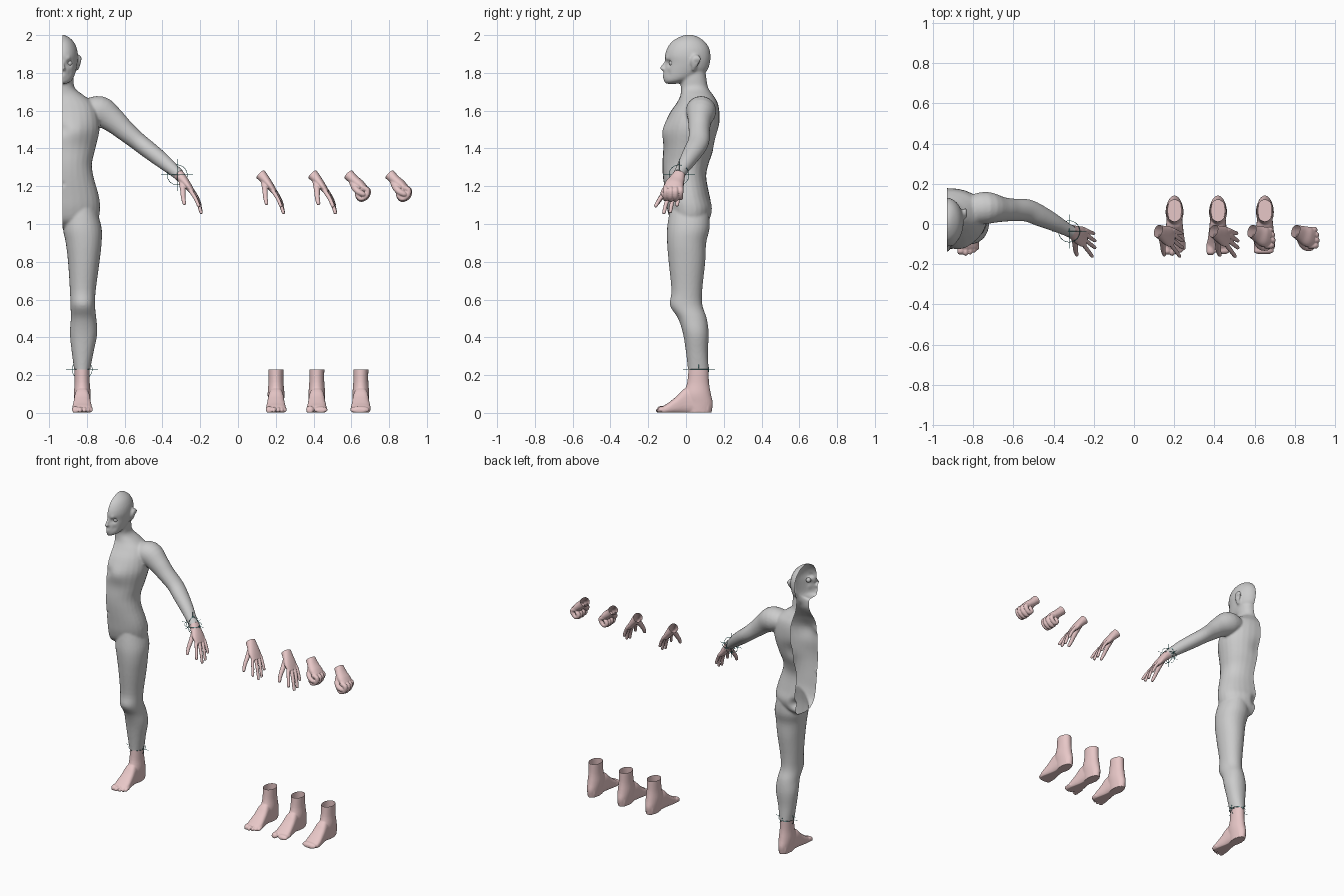
import bpy, bmesh, math
from mathutils import Vector as V

if "Cube" in bpy.data.objects:
    bpy.data.objects.remove(bpy.data.objects["Cube"])

X, Y, Z = V((1, 0, 0)), V((0, 1, 0)), V((0, 0, 1))
MID = -0.93                                   # cut plane of the half body
WRIST, WRIST_DIR = V((-0.315, -0.035, 1.262)), V((0.66, -0.3, -0.66)).normalized()


def material(name, color):
    m = bpy.data.materials.new(name)
    m.diffuse_color = color
    m.use_nodes = True
    m.node_tree.nodes["Principled BSDF"].inputs["Base Color"].default_value = m.diffuse_color
    return m


skin = material("pink", (0.80, 0.57, 0.57, 1))
teal = material("teal", (0.02, 0.25, 0.25, 1))


def spline(rows, n=4):
    """Catmull-Rom through rows of numbers."""
    out = []
    for i in range(len(rows) - 1):
        a, b, c, d = (rows[max(i - 1, 0)], rows[i], rows[i + 1], rows[min(i + 2, len(rows) - 1)])
        for k in range(n):
            t = k / n
            out.append([0.5 * (2 * q + (r - p) * t + (2 * p - 5 * q + 4 * r - s) * t * t
                               + (3 * q - p - 3 * r + s) * t ** 3) for p, q, r, s in zip(a, b, c, d)])
    return out + [list(rows[-1])]


def tube(bm, rows, side=Y, t=None, p=1.0, n=28):
    """Closed loft through rows (x, y, z, half width, half thickness)."""
    rows = spline(rows)
    rings = []
    for i, r in enumerate(rows):
        tan = t or (V(rows[min(i + 1, len(rows) - 1)][:3]) - V(rows[max(i - 1, 0)][:3])).normalized()
        v = tan.cross(side).normalized()
        u = v.cross(tan)
        ring = []
        for k in range(n):
            c, s = math.cos(math.tau * k / n), math.sin(math.tau * k / n)
            c, s = math.copysign(abs(c) ** p, c), math.copysign(abs(s) ** p, s)
            ring.append(bm.verts.new(V(r[:3]) + u * c * max(r[3], 0.001) + v * s * max(r[4], 0.001)))
        rings.append(ring)
    for a, b in zip(rings, rings[1:]):
        for k in range(n):
            bm.faces.new((a[k], a[(k + 1) % n], b[(k + 1) % n], b[k]))
    bm.faces.new(rings[0][::-1])
    bm.faces.new(rings[-1])


def column(bm, rows, p=1.0):
    """Upright loft through rows (z, x left, x right, y front, y back)."""
    tube(bm, [((a + b) / 2, (f + k) / 2, z, (b - a) / 2, (k - f) / 2) for z, a, b, f, k in rows], X, Z, p)


def digit(bm, pts, r0, r1):
    """Finger or toe with a rounded tip."""
    pts = [V(q) for q in pts]
    m = len(pts) - 1
    rows = [(*q, r0 + (r1 - r0) * i / m, r0 + (r1 - r0) * i / m) for i, q in enumerate(pts)]
    tip = pts[-1] + (pts[-1] - pts[-2]).normalized() * r1 * 0.8
    tube(bm, rows + [(*tip, r1 * 0.45, r1 * 0.45)], Y if abs((pts[1] - pts[0]).normalized().y) < 0.8 else X, n=14)


def fuse(name, bm, voxel, iters, cuts, sculpt=(), mat=None, floor=False):
    """Merge the lofts into one skin, push details, and open the cut ends."""
    bmesh.ops.recalc_face_normals(bm, faces=bm.faces)
    me = bpy.data.meshes.new(name)
    bm.to_mesh(me)
    bm.free()
    ob = bpy.data.objects.new(name, me)
    bpy.context.collection.objects.link(ob)
    m = ob.modifiers.new("remesh", 'REMESH')
    m.mode, m.voxel_size = 'VOXEL', voxel
    m = ob.modifiers.new("smooth", 'SMOOTH')
    m.factor, m.iterations = 0.5, iters
    dg = bpy.context.evaluated_depsgraph_get()
    new = bpy.data.meshes.new_from_object(ob.evaluated_get(dg))
    ob.modifiers.clear()
    bm = bmesh.new()
    bm.from_mesh(new)
    for v in bm.verts:
        for c, r, d in sculpt:
            k = (v.co - V(c)).length_squared / r ** 2
            if k < 6:
                v.co += V(d) * math.exp(-k)
        if floor:
            v.co.z = max(v.co.z, 0.002)
    for co, no, xmin in cuts:
        vs = [v for v in bm.verts if v.co.x > xmin]
        keep = set(vs)
        es = [e for e in bm.edges if keep.issuperset(e.verts)]
        fs = [f for f in bm.faces if keep.issuperset(f.verts)]
        bmesh.ops.bisect_plane(bm, geom=vs + es + fs, plane_co=co, plane_no=no, clear_outer=True)
    for f in bm.faces:
        f.smooth = True
    bm.to_mesh(new)
    bm.free()
    ob.data = new
    if mat:
        new.materials.clear()
        new.materials.append(mat)
    return ob


# Half body: torso and neck, head, nose, ear, leg, arm
bm = bmesh.new()
sym = lambda rows: [(z, MID - w, MID + w, f, k) for z, f, k, w in rows]
column(bm, sym([(0.985, -.04, .09, .13), (1.02, -.08, .125, .185), (1.08, -.1, .143, .2), (1.15, -.11, .125, .193),
                (1.25, -.122, .107, .165), (1.32, -.125, .12, .157), (1.40, -.12, .15, .175), (1.5, -.118, .175, .197),
                (1.58, -.09, .178, .19), (1.64, -.05, .168, .165), (1.68, -.03, .145, .115), (1.72, -.027, .118, .066),
                (1.77, -.03, .108, .06), (1.83, -.02, .10, .058)]), 0.9)
column(bm, sym([(1.742, -.105, -.05, .02), (1.755, -.115, .0, .045), (1.775, -.117, .06, .06), (1.81, -.115, .11, .072),
                (1.85, -.108, .126, .08), (1.89, -.112, .13, .083), (1.93, -.10, .123, .077), (1.965, -.075, .10, .06),
                (1.99, -.035, .065, .033), (2.002, .0, .03, .008)]))
tube(bm, [(MID, -.10, 1.868, .009, .008), (MID, -.118, 1.84, .011, .01), (MID, -.126, 1.822, .017, .013),
          (MID, -.113, 1.81, .013, .006)], X, -Z)
tube(bm, [(-.856, .04, 1.812, .007, .008), (-.848, .043, 1.83, .009, .014), (-.84, .05, 1.86, .011, .025),
          (-.838, .055, 1.88, .01, .024), (-.845, .052, 1.895, .006, .01)], X, Z)
column(bm, [(1.08, -.91, -.75, -.085, .12), (0.98, -.926, -.722, -.1, .125), (0.9, -.912, -.722, -.1, .107),
            (0.8, -.9, -.733, -.092, .102), (0.65, -.89, -.753, -.077, .086), (0.57, -.887, -.757, -.085, .087),
            (0.5, -.885, -.75, -.042, .11), (0.42, -.89, -.745, -.016, .12), (0.32, -.88, -.765, 0, .116),
            (0.23, -.868, -.782, .01, .12), (0.2, -.866, -.784, .01, .12)], 0.95)
tube(bm, [(-.82, .07, 1.60, .07, .055), (-.735, .08, 1.598, .08, .08), (-.66, .073, 1.548, .063, .066),
          (-.60, .07, 1.495, .056, .055), (-.53, .067, 1.437, .056, .048), (-.47, .042, 1.39, .053, .046),
          (-.40, .008, 1.335, .043, .041), (-.335, -.027, 1.28, .033, .032), (-.30, -.044, 1.25, .032, .03)])
details = [((-.893, -.092, 1.852), .015, (0, .016, 0)),      # eye socket
           ((-.895, -.10, 1.875), .014, (0, -.006, 0)),      # brow
           ((MID, -.11, 1.783), .016, (0, -.008, 0)),        # lips
           ((-.885, -.10, 1.80), .018, (0, .006, 0)),        # cheek
           ((-.84, .055, 1.86), .011, (-.01, 0, 0)),         # ear bowl
           ((-.85, -.11, 1.49), .06, (0, -.012, 0)),         # chest
           ((MID, -.12, 1.5), .03, (0, .01, 0)),
           ((MID, .18, 1.45), .06, (0, -.015, 0)),           # spine
           ((MID, .14, 1.07), .035, (0, -.035, 0)),
           ((MID, -.122, 1.21), .012, (0, .008, 0))]         # navel
fuse("half_body", bm, 0.0075, 3, [(V((MID, 0, 0)), -X, -9), (V((0, 0, .23)), -Z, -9), (WRIST, WRIST_DIR, -.5)], details)
bpy.ops.mesh.primitive_uv_sphere_add(segments=20, ring_count=12, radius=.016, location=(-.893, -.074, 1.852))
bpy.context.object.name = "eyeball"
bpy.context.object.data.polygons.foreach_set("use_smooth", [True] * len(bpy.context.object.data.polygons))


# Hands
def palm(bm, rows):
    tube(bm, [(-.345, -.02, 1.292, .031, .03), (-.315, -.035, 1.262, .032, .029)] + rows, p=0.9)


def open_hand(name, r):
    bm = bmesh.new()
    palm(bm, [(-.285, -.05, 1.227, .042, .024), (-.26, -.062, 1.195, .05, .019), (-.240, -.067, 1.167, .046, .014)])
    for knuckle, mid, tip in [((-.252, -.1, 1.178), (-.225, -.137, 1.135), (-.208, -.16, 1.096)),
                              ((-.243, -.08, 1.172), (-.213, -.103, 1.115), (-.195, -.117, 1.06)),
                              ((-.240, -.056, 1.174), (-.210, -.073, 1.118), (-.195, -.083, 1.066)),
                              ((-.245, -.032, 1.182), (-.217, -.041, 1.14), (-.200, -.047, 1.10))]:
        digit(bm, [(-.268, -.062, 1.2), knuckle, mid, tip], r * 1.3, r * 0.9)
    digit(bm, [(-.297, -.06, 1.225), (-.292, -.1, 1.18), (-.29, -.132, 1.14), (-.284, -.153, 1.108)], r * 1.8, r)
    return fuse(name, bm, 0.0034, 3, [(WRIST, -WRIST_DIR, -9)], mat=skin)


def fist(name, r):
    bm = bmesh.new()
    palm(bm, [(-.285, -.05, 1.232, .042, .027), (-.255, -.063, 1.207, .05, .027), (-.228, -.068, 1.188, .046, .018)])
    for i in range(4):
        y, s = -.107 + .026 * i, (0, .004, .002, -.006)[i]
        digit(bm, [(-.25, y, 1.195), (-.216 + s, y, 1.18), (-.222 + s, y, 1.15 - s), (-.25, y, 1.134 - s),
                   (-.268, y, 1.155), (-.258, y, 1.175)], r, r * 0.9)
    digit(bm, [(-.293, -.06, 1.225), (-.28, -.1, 1.19), (-.262, -.117, 1.17), (-.236, -.119, 1.157)], r * 1.4, r * 0.9)
    return fuse(name, bm, 0.0034, 3, [(WRIST, -WRIST_DIR, -9)], mat=skin)


def copy(ob, name, dx):
    c = ob.copy()
    c.name = name
    c.location.x = dx
    bpy.context.collection.objects.link(c)


hand = open_hand("attached_open_hand", .0095)
copy(hand, "open_hand", .435)
open_hand("plain_open_hand", .0105).location.x = .71
fist("fist", .0145).location.x = .90
fist("plain_fist", .0155).location.x = 1.118


# Feet
def foot(name, toes):
    bm = bmesh.new()
    c = -.825
    column(bm, [(.26, c - .04, c + .04, .014, .118), (.23, c - .04, c + .04, .013, .12), (.16, c - .04, c + .04, .006, .122),
                (.10, c - .044, c + .045, -.012, .132), (.05, c - .04, c + .041, -.01, .142), (.0, c - .035, c + .036, 0, .135)])
    tube(bm, [(c + o, y, top / 2 - .003, w, top / 2 + .003) for y, o, w, top in
              [(.12, 0, .03, .07), (.06, 0, .036, .11), (0, 0, .041, .132), (-.05, 0, .047, .088),
               (-.09, 0, .052, .056), (-.115, 0, .05, .04), (-.125, 0, .044, .032)]], X, -Y, 0.75)
    for x, y, w, h in toes:                       # flattened rounded toes
        tube(bm, [(c + x, -.09, .02, w, h), (c + x, y + .022, .018, w, h), (c + x, y + .01, .015, w, h),
                  (c + x, y, .012, w * .55, h * .5)], X, -Y, 0.9)
    return fuse(name, bm, 0.0045, 3, [(V((0, 0, .23)), Z, -9)], mat=skin, floor=True)


big = (-.036, -.152, .017, .017)
f = foot("attached_foot", [big] + [(-.011, -.158, .0105, .014), (.0115, -.152, .0105, .013),
                                   (.031, -.142, .0095, .012), (.047, -.130, .009, .011)])
copy(f, "toed_foot", 1.026)
foot("split_toe_foot", [(-.036, -.155, .02, .018), (.022, -.150, .034, .015)]).location.x = 1.242
foot("plain_foot", [(-.006, -.15, .049, .017)]).location.x = 1.475


# Joint markers: three rings and three axis lines
def marker(name, loc):
    cu = bpy.data.curves.new(name, 'CURVE')
    cu.dimensions, cu.bevel_depth, cu.bevel_resolution = '3D', .0013, 0
    for a, b in ((X, Y), (Y, Z), (Z, X)):
        ring = [(a * math.cos(k * math.tau / 32) + b * math.sin(k * math.tau / 32)) * .053 for k in range(32)]
        for pts, closed in ((ring, True), ([a * -.085, a * .085], False)):
            s = cu.splines.new('POLY')
            s.points.add(len(pts) - 1)
            for q, v in zip(s.points, pts):
                q.co = (*v, 1)
            s.use_cyclic_u = closed
    cu.materials.append(teal)
    ob = bpy.data.objects.new(name, cu)
    ob.location = loc
    bpy.context.collection.objects.link(ob)


marker("wrist_marker", (-.322, -.037, 1.26))
marker("ankle_marker", (-.825, .068, .23))
